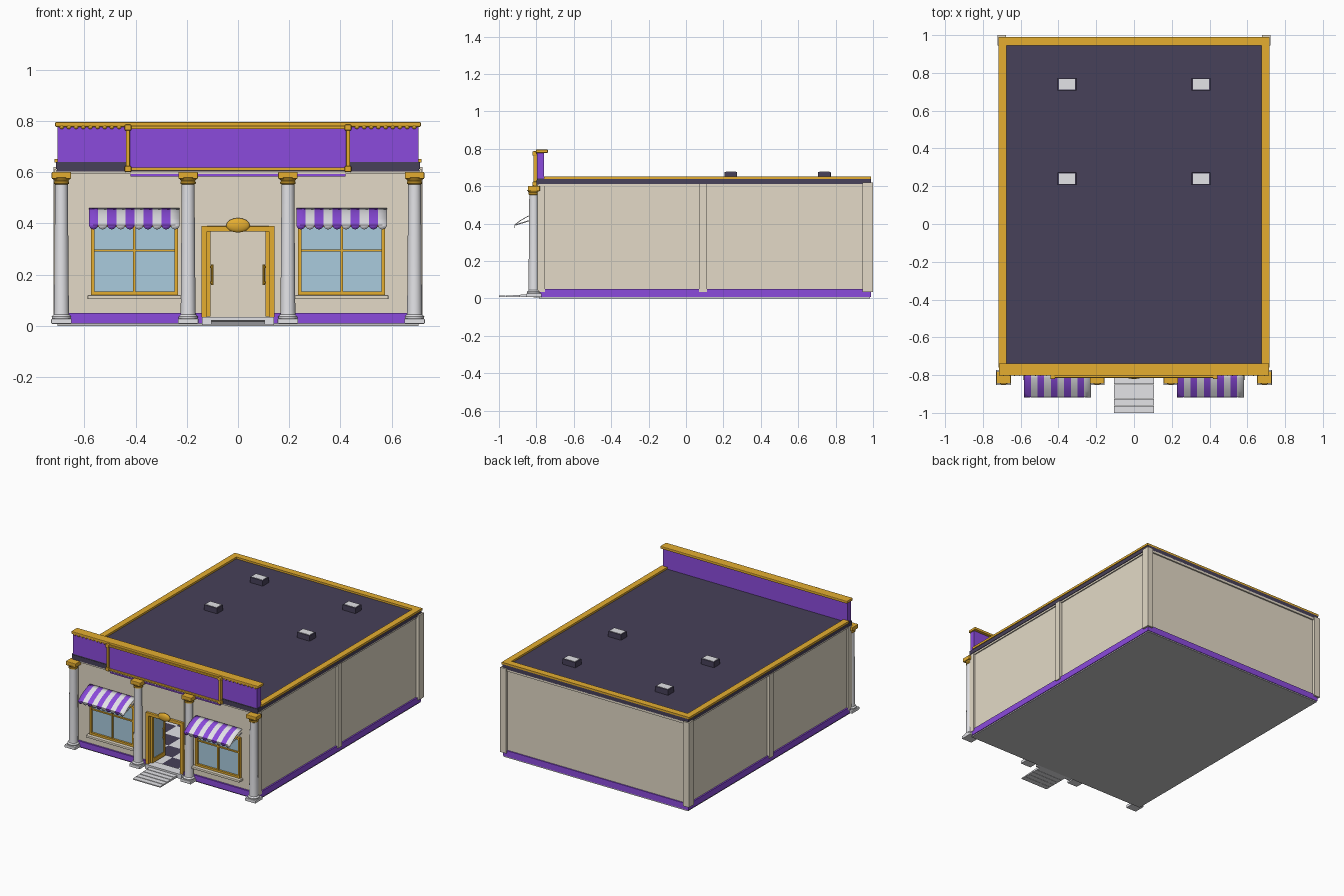
import bpy, bmesh, math
from mathutils import Vector

if "Cube" in bpy.data.objects:
    bpy.data.objects.remove(bpy.data.objects["Cube"], do_unlink=True)


def material(name, red, green, blue):
    mat = bpy.data.materials.new(name)
    mat.use_nodes = True
    mat.diffuse_color = (red, green, blue, 1)
    mat.node_tree.nodes["Principled BSDF"].inputs["Base Color"].default_value = (red, green, blue, 1)
    return mat


gold = material("gold trim", .78, .42, .03)
purple = material("purple paint", .26, .07, .72)
slate = material("dark roof", .063, .052, .1)
cream = material("cream wall", .77, .7, .57)
white = material("pale stone", .78, .78, .81)
glass = material("blue glass", .4, .6, .73)
grey = material("grey foundation", .56, .56, .56)


def finish(name, bm, *mats, smooth=False):
    bmesh.ops.recalc_face_normals(bm, faces=bm.faces)
    mesh = bpy.data.meshes.new(name)
    bm.to_mesh(mesh)
    bm.free()
    for mat in mats:
        mesh.materials.append(mat)
    obj = bpy.data.objects.new(name, mesh)
    bpy.context.collection.objects.link(obj)
    if smooth:
        bpy.ops.object.select_all(action="DESELECT")
        obj.select_set(True)
        bpy.context.view_layer.objects.active = obj
        bpy.ops.object.shade_smooth_by_angle(angle=math.radians(35))
    return obj


def box(name, xs, ys, zs, mat, bevel=0):
    """Box spanning the given ranges on each axis."""
    bm = bmesh.new()
    bmesh.ops.create_cube(bm, size=1)
    for v in bm.verts:
        for axis, (low, high) in enumerate((xs, ys, zs)):
            v.co[axis] = high if v.co[axis] > 0 else low
    obj = finish(name, bm, mat)
    if bevel:
        mod = obj.modifiers.new("soft edges", "BEVEL")
        mod.width = bevel
        mod.segments = 2


def pair(name, xs, ys, zs, mat, bevel=0):
    """Box on the left and its mirror on the right."""
    box("left_" + name, xs, ys, zs, mat, bevel)
    box("right_" + name, (-xs[1], -xs[0]), ys, zs, mat, bevel)


def lathe(name, profile, place, mat, sides=24):
    bm = bmesh.new()
    verts = [bm.verts.new((r, 0, z)) for r, z in profile]
    edges = [bm.edges.new(e) for e in zip(verts, verts[1:])]
    bmesh.ops.spin(bm, geom=verts + edges, axis=(0, 0, 1), cent=(0, 0, 0),
                   steps=sides, angle=math.tau)
    bmesh.ops.remove_doubles(bm, verts=bm.verts, dist=.0001)
    bmesh.ops.translate(bm, verts=bm.verts, vec=place)
    finish(name, bm, mat, smooth=True)


FRONT, BACK, SIDE = -.785, .985, .7

# Foundation, shell and interior floor
box("foundation", (-.705, .705), (FRONT, BACK), (0, .012), grey)
pair("side_wall", (.68, SIDE), (FRONT, BACK), (.012, .615), cream)
box("back_wall", (-SIDE, SIDE), (.96, .98), (.012, .615), cream)
pair("front_wall", (.14, SIDE), (FRONT, -.76), (.012, .615), cream)
box("wall_over_door", (-.14, .14), (FRONT - .005, -.76), (.38, .6), cream)

bm = bmesh.new()
bmesh.ops.create_grid(bm, x_segments=11, y_segments=13, size=1)
for face in bm.faces:
    c = face.calc_center_median()
    face.material_index = (int((c.x + 1) * 5.5) + int((c.y + 1) * 6.5)) % 2
for v in bm.verts:
    v.co = (v.co.x * .68, v.co.y * .86 + .1, .03)
finish("checked_floor", bm, white, slate)

# Purple skirting and wall pilasters
pair("side_skirting", (.69, .71), (FRONT, .988), (.008, .05), purple)
box("back_skirting", (-.71, .71), (.97, .988), (.008, .05), purple)
pair("front_skirting", (.14, .7), (-.797, -.77), (.01, .05), purple)
pair("middle_pilaster", (.69, .718), (.07, .112), (.035, .612), cream)
pair("corner_pilaster", (.678, .722), (.945, 1), (.035, .62), cream)
pair("front_pilaster", (.67, .712), (-.795, -.755), (.035, .61), cream)
pair("side_wall_head", (.69, .708), (FRONT, BACK), (.6, .615), cream)
box("back_wall_head", (-.708, .708), (.97, .99), (.6, .615), cream)

# Roof with gold edging
box("roof", (-.712, .712), (-.797, .99), (.612, .64), slate)
box("roof_fascia", (-.708, .708), (-.799, -.76), (.603, .634), slate)
pair("roof_edge", (.674, .717), (-.76, .99), (.638, .653), gold)
box("back_roof_edge", (-.717, .717), (.944, .99), (.638, .653), gold)

# Parapet, cap and scalloped trim
box("parapet", (-.705, .705), (-.797, -.758), (.634, .78), purple)
box("parapet_cap", (-.715, .715), (-.803, -.738), (.778, .796), gold, .004)
for side in (-1, 1):
    for i in range(9):
        bm = bmesh.new()
        bmesh.ops.create_uvsphere(bm, u_segments=10, v_segments=6, radius=.011)
        bmesh.ops.translate(bm, verts=bm.verts, vec=(side * (.465 + i * .028), -.793, .779))
        finish("cap_scallop", bm, gold, smooth=True)

# Sign board with gold frame
box("sign_board", (-.43, .43), (-.804, -.78), (.615, .778), purple)
for z in (.613, .775):
    box("sign_rail", (-.43, .43), (-.814, -.78), (z - .006, z + .006), gold, .003)
    pair("sign_corner", (.417, .443), (-.821, -.79), (z - .012, z + .012), gold, .005)
pair("sign_post", (.422, .438), (-.816, -.79), (.61, .78), gold, .004)
box("sign_lower_strip", (-.42, .42), (-.799, -.78), (.583, .593), purple)
box("front_frieze", (-SIDE, SIDE), (-.795, -.76), (.593, .604), cream)

# Four columns with square bases and gold capitals
for x in (-.69, -.195, .195, .69):
    y = -.813
    box("column_plinth", (x - .04, x + .04), (y - .04, y + .04), (.008, .028), white, .003)
    lathe("column_shaft", [(0, .027), (.037, .027), (.038, .036), (.03, .044), (.029, .06),
                           (.025, .54), (.025, .565)], (x, y, 0), white)
    lathe("capital_neck", [(.025, .553), (.03, .556), (.03, .563), (.027, .566),
                           (.038, .58), (0, .58)], (x, y, 0), gold)
    box("capital", (x - .038, x + .038), (y - .032, y + .032), (.574, .602), gold, .004)


def awning(name, centre):
    """Curved striped canopy with rounded tabs along its lower edge."""
    stripes, width = 10, .0354
    curve = [(-.785, .46), (-.815, .453), (-.85, .439), (-.885, .419), (-.917, .395)]
    bm = bmesh.new()
    for i in range(stripes):
        left = centre + (i - stripes / 2) * width
        rows = [[bm.verts.new((x, y, z)) for x in (left, left + width)] for y, z in curve]
        faces = [bm.faces.new((a[0], a[1], b[1], b[0])) for a, b in zip(rows, rows[1:])]
        tab = [bm.verts.new((left + width / 2 * (1 - math.cos(math.pi * k / 8)), -.918,
                             .395 - .018 * math.sin(math.pi * k / 8))) for k in range(1, 8)]
        faces.append(bm.faces.new([rows[-1][0]] + tab + [rows[-1][1]]))
        for face in faces:
            face.material_index = i % 2
    bmesh.ops.remove_doubles(bm, verts=bm.verts, dist=.0005)
    obj = finish(name, bm, purple, white, smooth=True)
    obj.modifiers.new("cloth thickness", "SOLIDIFY").thickness = .004


def rod(name, start, end, radius, mat):
    start, end = Vector(start), Vector(end)
    bm = bmesh.new()
    bmesh.ops.create_cone(bm, cap_ends=True, segments=8, radius1=radius, radius2=radius,
                          depth=(end - start).length)
    turn = (end - start).to_track_quat("Z", "Y")
    for v in bm.verts:
        v.co = turn @ v.co + (start + end) / 2
    finish(name, bm, mat, smooth=True)


# Windows, sills and awnings
for x in (-.405, .405):
    box("window_glass", (x - .165, x + .165), (-.789, -.78), (.125, .395), glass)
    for edge in (x - .163, x + .163):
        box("window_jamb", (edge - .007, edge + .007), (-.803, -.78), (.12, .4), gold)
    for z in (.128, .393):
        box("window_rail", (x - .17, x + .17), (-.803, -.78), (z - .007, z + .007), gold)
    box("window_mullion", (x - .005, x + .005), (-.799, -.78), (.125, .395), gold)
    box("window_crossbar", (x - .165, x + .165), (-.797, -.78), (.29, .299), gold)
    box("window_sill", (x - .183, x + .183), (-.825, -.78), (.104, .12), cream, .003)
    awning("awning", x)
    for end in (x - .172, x + .172):
        rod("awning_brace", (end, -.912, .393), (end, -.785, .432), .003, white)

# Door surround with oval crest
pair("door_jamb", (.122, .142), (-.806, -.755), (.035, .39), gold)
box("door_lintel", (-.142, .142), (-.806, -.755), (.368, .39), gold, .003)
bm = bmesh.new()
bmesh.ops.create_uvsphere(bm, u_segments=28, v_segments=14, radius=1)
for v in bm.verts:
    v.co = (v.co.x * .046, v.co.y * .014 - .806, v.co.z * .028 + .393)
finish("door_crest", bm, gold, smooth=True)

# Open door leaves swung inward
pair("door_glass", (.113, .117), (-.77, -.645), (.05, .36), glass)
for ys in ((-.78, -.762), (-.655, -.64)):
    pair("door_stile", (.108, .122), ys, (.036, .368), gold)
for zs in ((.036, .065), (.35, .368)):
    pair("door_rail", (.108, .122), (-.78, -.64), zs, gold)
for side in (-1, 1):
    rod("door_handle", (side * .1, -.668, .16), (side * .1, -.668, .24), .005, gold)
    for z in (.17, .23):
        rod("handle_bracket", (side * .1, -.668, z), (side * .114, -.66, z), .004, gold)

# Entrance landing and shallow steps
box("landing", (-.14, .14), (-.815, -.75), (.004, .035), white)
for i in range(5):
    y = -1 + i * .038
    box("step", (-.105, .105), (y, y + .036), (.008, .015 + i * .002), white)

# Dark roof vents with pale lids
for x in (-.355, .355):
    for y in (.24, .74):
        box("vent", (x - .05, x + .05), (y - .034, y + .034), (.637, .677), slate, .003)
        box("vent_lid", (x - .043, x + .043), (y - .027, y + .027), (.674, .679), white)
